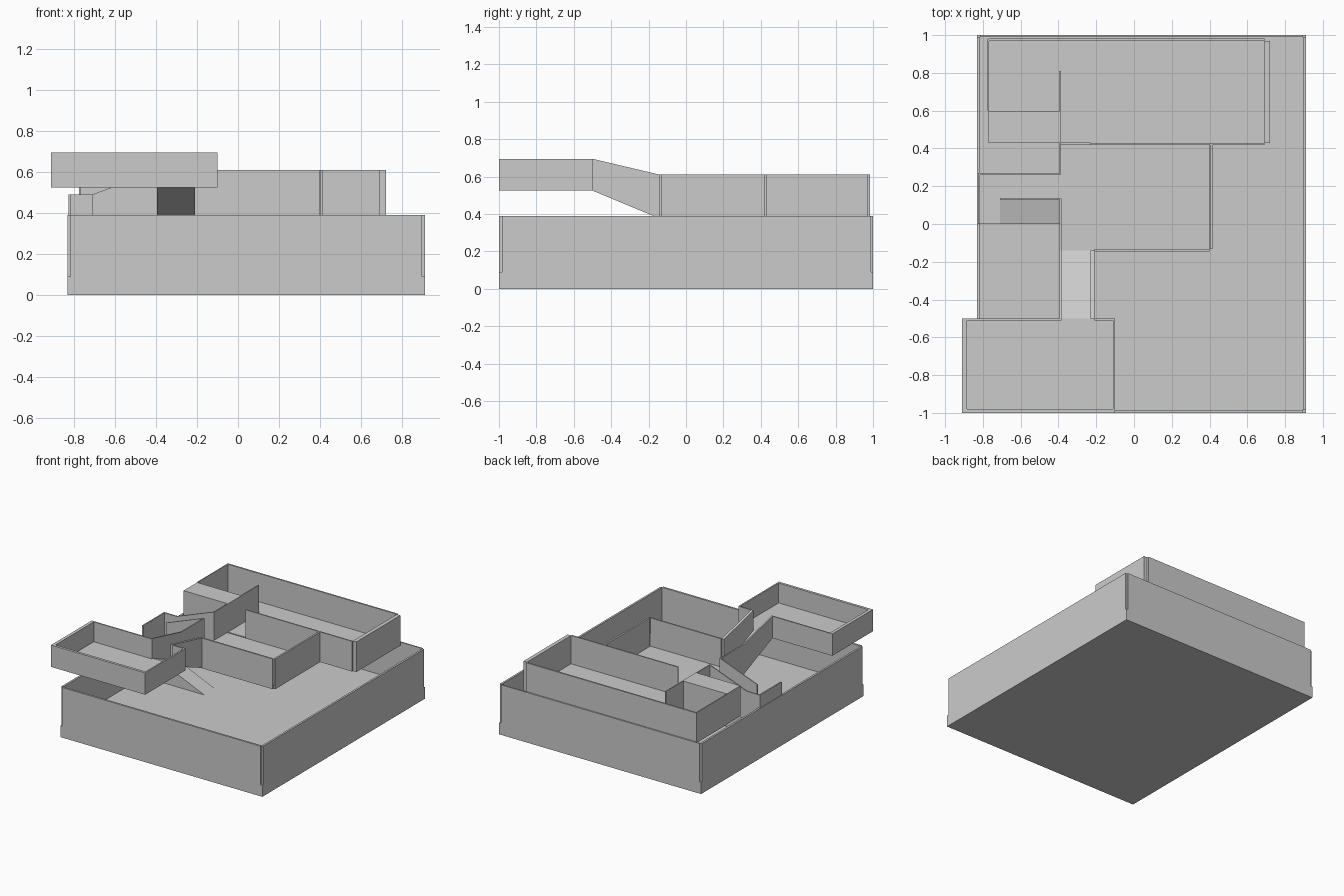
import bpy, bmesh

if "Cube" in bpy.data.objects:
    bpy.data.objects.remove(bpy.data.objects["Cube"])


def prism(name, profile, axis, a, b):
    """Extrude a side profile of (horizontal, z) points along x or y from a to b."""
    bm = bmesh.new()
    verts = [bm.verts.new((a, h, z) if axis == "x" else (h, a, z)) for h, z in profile]
    face = bm.faces.new(verts)
    ext = bmesh.ops.extrude_face_region(bm, geom=[face])
    new = [v for v in ext["geom"] if isinstance(v, bmesh.types.BMVert)]
    bmesh.ops.translate(bm, verts=new, vec=(b - a, 0, 0) if axis == "x" else (0, b - a, 0))
    bmesh.ops.recalc_face_normals(bm, faces=bm.faces[:])
    mesh = bpy.data.meshes.new(name)
    bm.to_mesh(mesh)
    bm.free()
    ob = bpy.data.objects.new(name, mesh)
    bpy.context.collection.objects.link(ob)
    return ob


def box(name, x0, x1, y0, y1, z0, z1):
    return prism(name, [(x0, z0), (x1, z0), (x1, z1), (x0, z1)], "y", y0, y1)


GROUND, LAND, FLOOR, TOP = 0.09, 0.27, 0.39, 0.61
UNDER = 0.375

# Ground storey: slab and four outer walls with open corner notches
box("ground_slab", -0.83, 0.91, -1, 1, 0, GROUND)
box("ground_wall_south", -0.815, 0.895, -1, -0.985, GROUND, FLOOR)
box("ground_wall_north", -0.815, 0.895, 0.99, 1, GROUND, FLOOR)
box("ground_wall_west", -0.83, -0.815, -0.985, 0.99, GROUND, FLOOR)
box("ground_wall_east", 0.895, 0.91, -0.985, 0.99, GROUND, FLOOR)

# Lower ramp up to the landing
prism("lower_ramp", [(-0.29, GROUND), (-0.71, LAND), (-0.815, LAND), (-0.815, GROUND)],
      "y", 0, 0.13)
# Landing behind it, and the upper ramp turning back to the upper floor
prism("upper_ramp", [(-0.815, LAND - 0.015), (-0.71, LAND - 0.015), (-0.39, UNDER),
                     (-0.39, FLOOR), (-0.71, LAND), (-0.815, LAND)], "y", 0.13, 0.27)
box("landing_wall_west", -0.825, -0.815, 0, 0.27, LAND, 0.49)
prism("ramp_wall_north", [(-0.82, LAND), (-0.71, LAND), (-0.39, FLOOR), (-0.39, TOP),
                          (-0.71, 0.49), (-0.82, 0.49)], "y", 0.26, 0.27)
prism("ramp_divider", [(-0.71, LAND), (-0.39, FLOOR), (-0.39, TOP), (-0.71, 0.49)],
      "y", 0.13, 0.138)

# Upper storey floors
box("hall_floor", -0.39, 0.4, -0.14, 0.42, UNDER, FLOOR)
box("north_room_floor", -0.77, 0.69, 0.43, 0.97, UNDER, FLOOR)

# Upper storey walls
box("hall_wall_south", -0.21, 0.4, -0.145, -0.133, UNDER, TOP)
box("hall_wall_east", 0.402, 0.415, -0.133, 0.42, UNDER, TOP)
box("hall_wall_west", -0.395, -0.385, -0.14, 0.135, UNDER, TOP)
box("partition_wall", -0.395, -0.387, 0.265, 0.81, UNDER, TOP)
box("north_room_wall_south", -0.23, 0.69, 0.418, 0.428, UNDER, TOP)
box("north_room_wall_east", 0.69, 0.72, 0.428, 0.97, UNDER, TOP)
box("north_room_wall_north", -0.77, 0.69, 0.97, 0.983, UNDER, TOP)
box("north_room_wall_west", -0.775, -0.767, 0.6, 0.98, UNDER, TOP)
box("raised_block", -0.77, -0.39, 0.43, 0.597, UNDER, TOP)

# Sloped bridge to the raised terrace, with parapets
prism("bridge_ramp", [(-0.14, UNDER), (-0.5, 0.525), (-0.5, 0.54), (-0.14, FLOOR)],
      "x", -0.39, -0.21)
for name, x0, x1 in (("bridge_wall_west", -0.395, -0.385), ("bridge_wall_east", -0.23, -0.21)):
    prism(name, [(-0.14, UNDER), (-0.5, 0.525), (-0.5, 0.695), (-0.14, TOP)], "x", x0, x1)

# Raised terrace: open tray with a doorway to the bridge
box("terrace_floor", -0.91, -0.1, -1, -0.5, 0.525, 0.54)
box("terrace_wall_south", -0.91, -0.1, -1, -0.98, 0.54, 0.695)
box("terrace_wall_west", -0.91, -0.885, -0.98, -0.51, 0.54, 0.695)
box("terrace_wall_east", -0.112, -0.1, -0.98, -0.51, 0.54, 0.695)
box("terrace_wall_north_left", -0.91, -0.385, -0.51, -0.5, 0.54, 0.695)
box("terrace_wall_north_right", -0.21, -0.1, -0.51, -0.5, 0.54, 0.695)
